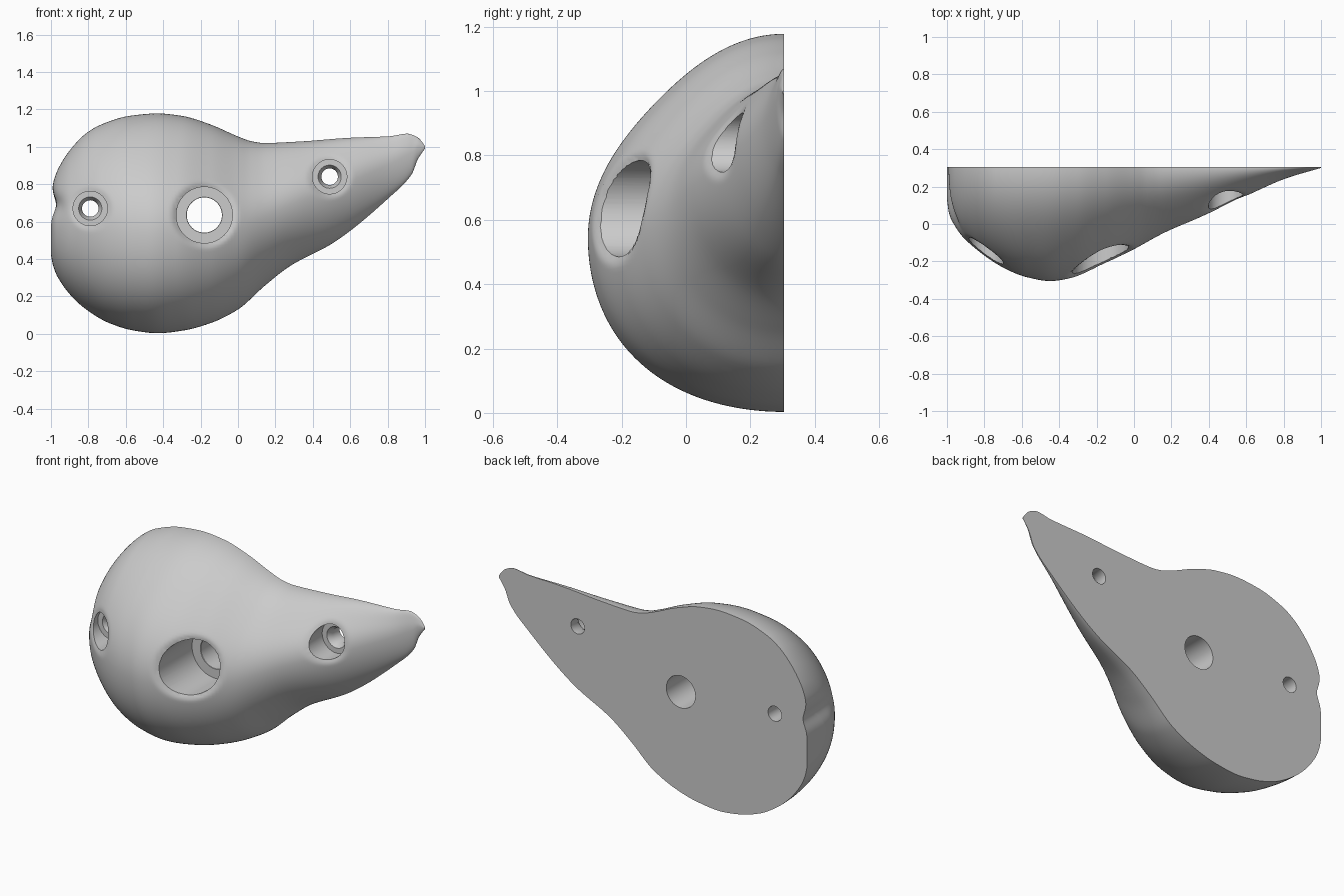
import bpy, bmesh, math

if "Cube" in bpy.data.objects:
    bpy.data.objects.remove(bpy.data.objects["Cube"])

BACK = 0.305

# profiles along x: upper outline, lower outline, front depth, ridge height, upper and lower pinch
TOP = [(-1, .72), (-.994, .78), (-.982, .83), (-.96, .885), (-.9, .98), (-.82, 1.065), (-.74, 1.115), (-.58, 1.165),
       (-.43, 1.178), (-.3, 1.165), (-.15, 1.12), (0, 1.055), (.07, 1.03), (.14, 1.02), (.33, 1.028), (.6, 1.048),
       (.81, 1.056), (.905, 1.07), (.96, 1.05), (.985, 1.025), (1, 1.002)]
LOW = [(-1, .42), (-.99, .37), (-.965, .305), (-.875, .185), (-.78, .108), (-.69, .058), (-.56, .018), (-.43, .003),
       (-.29, .018), (-.15, .056), (0, .13), (.14, .254), (.275, .36), (.515, .49), (.81, .73), (.93, .855),
       (.96, .93), (.985, .97), (1, .99)]
FRONT = [(-1, .13), (-.99, .06), (-.97, .01), (-.9, -.085), (-.69, -.238), (-.57, -.285), (-.45, -.305),
         (-.33, -.287), (-.15, -.215), (0, -.135), (.165, -.045), (.35, .035), (.62, .16), (.81, .243), (1, .3)]
RIDGE = [(-1, .47), (-.4, .46), (0, .47), (.3, .5), (.6, .53), (1, .55)]
PINCH_UP = [(-1, .01), (-.75, .035), (-.4, .07), (0, .075), (.4, .09), (1, .09)]
PINCH_DOWN = [(-1, -.03), (-.2, -.025), (.3, .02), (1, .02)]

# holes: name, x, z, outer radius, floor y, ledge radius, cone depth, through radius, rim sink
HOLES = [("bolt_hole", -.18, .635, .15, .045, .096, .002, .094, .02),
         ("blunt_screw_hole", -.79, .67, .092, -.04, .062, .03, .044, .012),
         ("tail_screw_hole", .49, .84, .092, .212, .062, .03, .044, .012)]


def curve(pts, x):
    """Smooth monotone interpolation through the points."""
    n = len(pts)
    d = [(pts[i + 1][1] - pts[i][1]) / (pts[i + 1][0] - pts[i][0]) for i in range(n - 1)]

    def slope(i):
        if i == 0 or i == n - 1:
            return d[min(i, n - 2)]
        a, b = d[i - 1], d[i]
        return 2 * a * b / (a + b) if a * b > 0 else 0
    i = 0
    while i < n - 2 and x > pts[i + 1][0]:
        i += 1
    h = pts[i + 1][0] - pts[i][0]
    t = min(max((x - pts[i][0]) / h, 0), 1)
    return (pts[i][1] * (1 + 2 * t) * (1 - t) ** 2 + pts[i + 1][1] * t * t * (3 - 2 * t)
            + h * slope(i) * t * (1 - t) ** 2 + h * slope(i + 1) * t * t * (t - 1))


def finish(bm, name):
    bmesh.ops.recalc_face_normals(bm, faces=bm.faces)
    me = bpy.data.meshes.new(name)
    bm.to_mesh(me)
    bm.free()
    ob = bpy.data.objects.new(name, me)
    bpy.context.collection.objects.link(ob)
    return ob


# pear-shaped body: domed cross-sections lofted along x, closed by the flat back
NS, NT, CAP = 180, 110, 12
bm = bmesh.new()
rows = []
for s in range(-CAP, NS + 1):
    x = -math.cos(math.pi * max(s, 0) / NS)
    shrink = 1 + .96 * min(s, 0) / CAP      # concentric rows close the blunt end
    hi, lo, fr = curve(TOP, x), curve(LOW, x), curve(FRONT, x)
    mid = lo + (hi - lo) * curve(RIDGE, x)
    up, down = curve(PINCH_UP, x), curve(PINCH_DOWN, x)
    row = []
    for k in range(NT + 1):
        a = math.pi * k / NT
        c, sn = math.cos(a), math.sin(a) if 0 < k < NT else 0
        f = (1 - (up if c > 0 else down) * math.sin(2 * a) ** 2) * shrink
        z = mid + (hi - mid if c > 0 else mid - lo) * c * f
        y = BACK - (BACK - fr) * sn * f
        # soften the hole rims by sinking the surface around them
        if 0 < k < NT and y < BACK - .06:
            for _, hx, hz, r, *_rest, sink in HOLES:
                t = min(max((r + .035 - math.hypot(x - hx, z - hz)) / .035, 0), 1)
                y += sink * t * t
        # shallow dimple in the blunt end
        px = x + .027 * math.exp(-((z - .69) / .06) ** 2 - ((x + 1) / .06) ** 2)
        row.append(bm.verts.new((px, y, z)))
    rows.append(row)
for r0, r1 in zip(rows, rows[1:]):
    for k in range(NT):
        bm.faces.new((r0[k], r0[k + 1], r1[k + 1], r1[k]))
# the back is one flat face following the outline
bm.faces.new(rows[0])
bm.faces.new(rows[-1])
bm.faces.new([r[0] for r in rows] + [r[NT] for r in reversed(rows)])
body = finish(bm, "pear_body")


def stepped_cutter(name, x, z, profile, n=64):
    """Lathe a list of (radius, y) around an axis along y."""
    bm = bmesh.new()
    rings = [[bm.verts.new((x + r * math.cos(2 * math.pi * i / n), y, z + r * math.sin(2 * math.pi * i / n)))
              for i in range(n)] for r, y in profile]
    for a, b in zip(rings, rings[1:]):
        for i in range(n):
            bm.faces.new((a[i], a[(i + 1) % n], b[(i + 1) % n], b[i]))
    bm.faces.new(rings[0])
    bm.faces.new(rings[-1])
    return finish(bm, name)


# counterbored bolt hole and two screw holes
bpy.context.view_layer.objects.active = body
body.select_set(True)
for name, x, z, r, floor, ledge, cone, through, _ in HOLES:
    c = stepped_cutter(name, x, z, [(r, -.6), (r, floor), (ledge, floor), (through, floor + cone), (through, .5)])
    m = body.modifiers.new(name, 'BOOLEAN')
    m.operation, m.solver, m.object = 'DIFFERENCE', 'EXACT', c
    bpy.ops.object.modifier_apply(modifier=m.name)
    bpy.data.objects.remove(c)
bpy.ops.object.select_all(action='DESELECT')
body.select_set(True)
bpy.ops.object.shade_smooth_by_angle(angle=math.radians(40))
